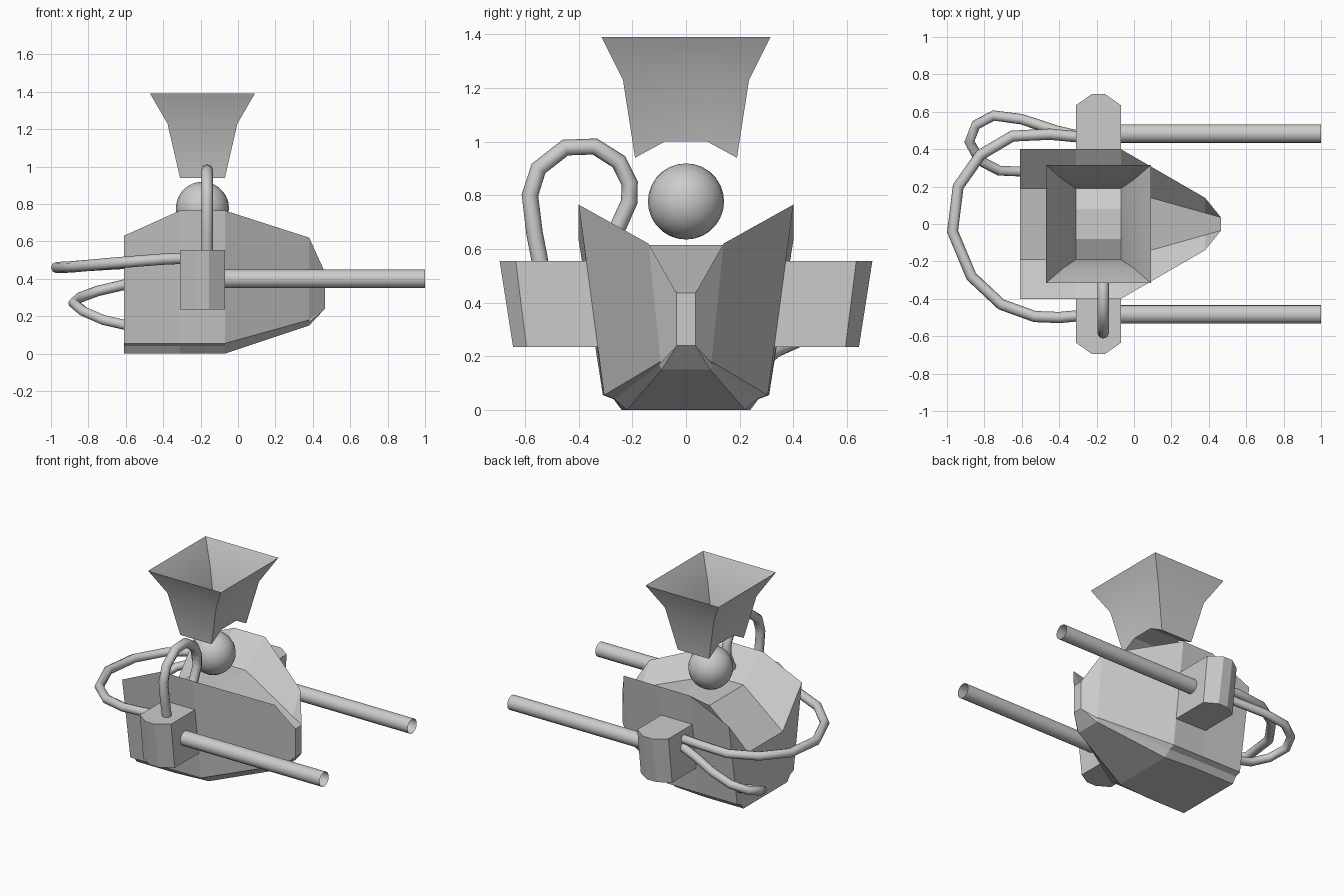
import bpy, bmesh, math
from mathutils import Vector

if "Cube" in bpy.data.objects:
    bpy.data.objects.remove(bpy.data.objects["Cube"])


def finish(bm, name, smooth=None, closed=True):
    if closed:
        bmesh.ops.recalc_face_normals(bm, faces=bm.faces)
    me = bpy.data.meshes.new(name)
    bm.to_mesh(me)
    bm.free()
    ob = bpy.data.objects.new(name, me)
    bpy.context.collection.objects.link(ob)
    if smooth:
        bpy.ops.object.select_all(action='DESELECT')
        bpy.context.view_layer.objects.active = ob
        ob.select_set(True)
        bpy.ops.object.shade_smooth_by_angle(angle=math.radians(smooth))
    return ob


def loft(bm, rings, cap_start=True, cap_end=True):
    loops = [[bm.verts.new(p) for p in ring] for ring in rings]
    n = len(loops[0])
    for a, b in zip(loops, loops[1:]):
        for i in range(n):
            j = (i + 1) % n
            bm.faces.new((a[i], a[j], b[j], b[i]))
    if cap_start:
        bm.faces.new(loops[0])
    if cap_end:
        bm.faces.new(loops[-1])
    return loops


def pipe(name, pts, radius):
    cu = bpy.data.curves.new(name, 'CURVE')
    cu.dimensions = '3D'
    cu.bevel_depth = radius
    cu.bevel_resolution = 2
    sp = cu.splines.new('POLY')
    sp.points.add(len(pts) - 1)
    for p, co in zip(sp.points, pts):
        p.co = (*co, 1)
    ob = bpy.data.objects.new(name, cu)
    bpy.context.collection.objects.link(ob)
    bpy.ops.object.select_all(action='DESELECT')
    bpy.context.view_layer.objects.active = ob
    ob.select_set(True)
    bpy.ops.object.convert(target='MESH')
    bpy.ops.object.shade_smooth_by_angle(angle=math.radians(60))


# Hull: half sections (valley floor, rim, side, groove, keel) along x
sections = [
    (-0.61, [(.19, .37), (.40, .63), (.31, .055), (.27, .04), (.24, 0)]),
    (-0.31, [(.187, .615), (.40, .765), (.308, .055), (.27, .04), (.24, 0)]),
    (-0.07, [(.185, .615), (.40, .765), (.305, .055), (.265, .04), (.22, 0)]),
    (0.38, [(.059, .464), (.14, .62), (.095, .18), (.10, .168), (.09, .15)]),
    (0.465, [(.035, .435), (.035, .435), (.035, .24), (.035, .24), (.035, .24)]),
]
bm = bmesh.new()
loft(bm, [[(x, y, z) for y, z in h] + [(x, -y, z) for y, z in reversed(h)]
          for x, h in sections])
bmesh.ops.remove_doubles(bm, verts=bm.verts, dist=0.001)
finish(bm, "hull")

# Funnel: open top, arched closed bottom
CX = -0.19
bm = bmesh.new()
rings = []
for z, hx, hy in ((1.39, .28, .315), (1.23, .187, .235), (.94, .12, .19)):
    # extra points on the x sides form the arch of the bottom
    k, up = .42, (.06 if z == .94 else 0)
    rings.append([(CX + sx * hx, f * hy, z + (up if abs(f) < 1 else 0))
                  for sx, fs in ((1, (-1, -k, k, 1)), (-1, (1, k, -k, -1)))
                  for f in fs])
low = loft(bm, rings, False, False)[-1]
for i in range(3):
    bm.faces.new((low[i], low[i + 1], low[6 - i], low[7 - i]))
finish(bm, "funnel", smooth=20)

# Ball under the funnel
bm = bmesh.new()
bmesh.ops.create_uvsphere(bm, u_segments=24, v_segments=14, radius=.142)
bmesh.ops.translate(bm, vec=Vector((CX, 0, .777)), verts=bm.verts)
finish(bm, "ball", smooth=60)

# Side blocks and open barrels
for side, s in (("front", -1), ("back", 1)):
    bm = bmesh.new()
    rings = []
    for z, y1, y2 in ((.235, .595, .645), (.555, .635, .695)):
        rings.append([(x, s * y, z) for x, y in (
            (-.31, .31), (-.31, y1), (-.225, y2), (-.155, y2), (-.07, y1), (-.07, .31))])
    loft(bm, rings)
    finish(bm, side + "_block")

    bm = bmesh.new()
    loft(bm, [[(x, s * .483 + .05 * math.cos(a), .40 + .05 * math.sin(a))
               for a in (math.tau * i / 16 for i in range(16))]
              for x in (-.08, 1.0)], False, False)
    finish(bm, side + "_barrel", smooth=40)

# Hoses
pipe("top_hose", [(-.165, y, z) for y, z in (
    (-.54, .53), (-.565, .66), (-.582, .80), (-.55, .90), (-.45, .978), (-.34, .982),
    (-.25, .925), (-.21, .845), (-.212, .775), (-.25, .69), (-.29, .62))], .031)
pipe("rear_hose", [
    (-.29, -.49, .51), (-.40, -.50, .505), (-.53, -.495, .495), (-.71, -.43, .48),
    (-.87, -.28, .465), (-.97, -.04, .46), (-.94, .20, .46), (-.82, .37, .47),
    (-.65, .47, .48), (-.45, .48, .49), (-.29, .465, .49)], .03)
pipe("small_hose", [
    (-.29, .47, .44), (-.42, .50, .41), (-.60, .56, .37), (-.75, .58, .335),
    (-.845, .53, .30), (-.88, .44, .27), (-.825, .34, .225), (-.72, .285, .18),
    (-.59, .28, .15)], .028)
